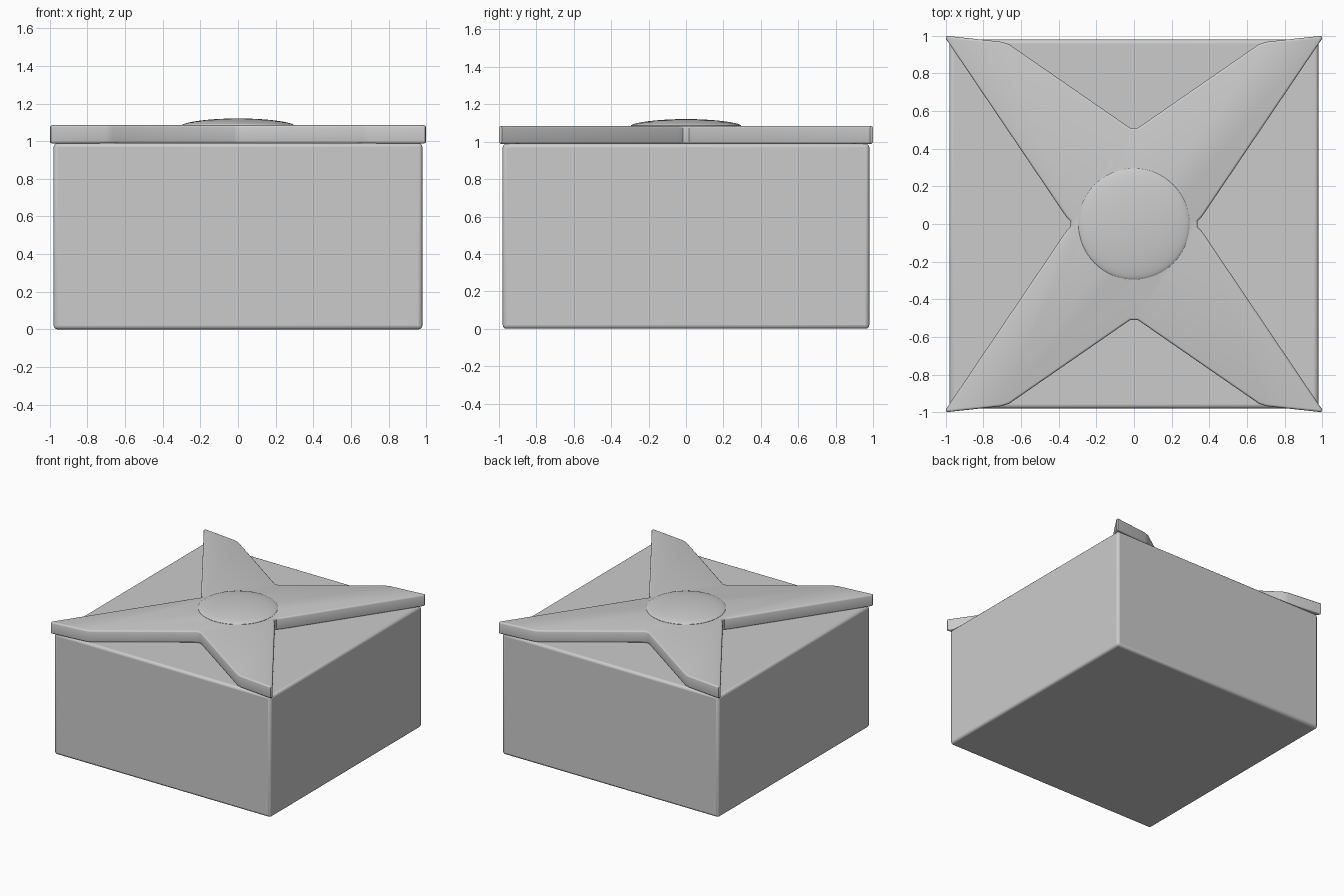
import bpy, bmesh, math

if "Cube" in bpy.data.objects:
    bpy.data.objects.remove(bpy.data.objects["Cube"])


def make_object(name, bm):
    bmesh.ops.recalc_face_normals(bm, faces=bm.faces[:])
    mesh = bpy.data.meshes.new(name)
    bm.to_mesh(mesh)
    bm.free()
    ob = bpy.data.objects.new(name, mesh)
    bpy.context.collection.objects.link(ob)
    return ob


def smooth(ob, angle=35):
    bpy.ops.object.select_all(action='DESELECT')
    ob.select_set(True)
    bpy.context.view_layer.objects.active = ob
    bpy.ops.object.shade_smooth_by_angle(angle=math.radians(angle))


def bevel(ob, width, segments=3):
    mod = ob.modifiers.new("Bevel", 'BEVEL')
    mod.width = width
    mod.segments = segments
    mod.limit_method = 'ANGLE'
    mod.angle_limit = math.radians(60)


# Box body
bm = bmesh.new()
bmesh.ops.create_cube(bm, size=1)
bmesh.ops.scale(bm, vec=(1.96, 1.96, 0.99), verts=bm.verts[:])
bmesh.ops.translate(bm, vec=(0, 0, 0.495), verts=bm.verts[:])
body = make_object("box_body", bm)
bevel(body, 0.02)
smooth(body)

# Four-armed strap: one quarter outline, mirrored round the centre
quarter = [(0.335, 0.015), (0.36, 0.04), (0.995, 0.985), (0.99, 1.0),
           (0.70, 0.968), (0.66, 0.955), (0.02, 0.51)]
outline = quarter[:]
outline += [(-x, y) for x, y in reversed(quarter)]
outline += [(-x, -y) for x, y in quarter]
outline += [(x, -y) for x, y in reversed(quarter)]
outline = [(x / 0.995, y) for x, y in outline]
bm = bmesh.new()
base = bm.faces.new([bm.verts.new((x, y, 0.988)) for x, y in outline])
ext = bmesh.ops.extrude_face_region(bm, geom=[base], use_keep_orig=True)
top = [g for g in ext['geom'] if isinstance(g, bmesh.types.BMVert)]
bmesh.ops.translate(bm, vec=(0, 0, 0.097), verts=top)
rims = [e for e in bm.edges if abs(e.verts[0].co.z - e.verts[1].co.z) < 1e-4]
bmesh.ops.recalc_face_normals(bm, faces=bm.faces[:])
# Round the upper and lower rims
bmesh.ops.bevel(bm, geom=rims, offset=0.018, segments=3, profile=0.5,
                affect='EDGES', clamp_overlap=True)
strap = make_object("star_strap", bm)
smooth(strap)

# Shallow domed button
R, Z0, H = 0.295, 1.087, 0.034
steps = 10
bm = bmesh.new()
pts = [(0, Z0 - 0.03), (R, Z0 - 0.03)]
pts += [(R * math.cos(t), Z0 + H * math.sin(t) ** 1.3)
        for t in [i / steps * math.pi / 2 for i in range(steps + 1)]]
vs = [bm.verts.new((x, 0, z)) for x, z in pts]
edges = [bm.edges.new(p) for p in zip(vs, vs[1:])]
bmesh.ops.spin(bm, geom=vs + edges, cent=(0, 0, 0), axis=(0, 0, 1),
               angle=math.tau, steps=64)
bmesh.ops.remove_doubles(bm, verts=bm.verts[:], dist=1e-4)
button = make_object("domed_button", bm)
smooth(button)
